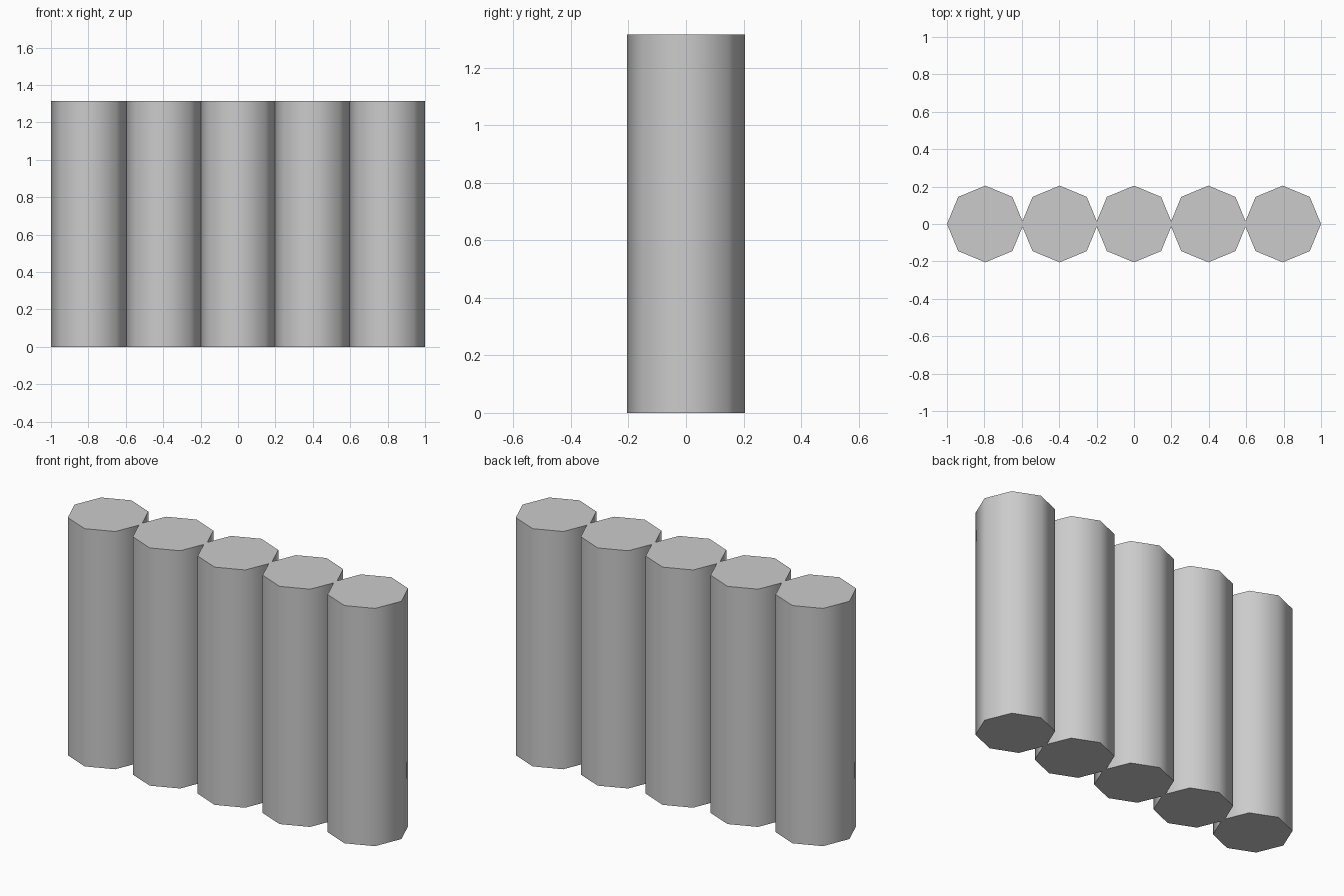
import bpy
import math

if "Cube" in bpy.data.objects:
    bpy.data.objects.remove(bpy.data.objects["Cube"])

RADIUS = 0.205
HEIGHT = 1.315
SPACING = (2.0 - 2 * RADIUS) / 4


# Eight-sided post with corners on the x and y axes, smooth sides, sharp caps
def add_post(name, x):
    bpy.ops.mesh.primitive_cylinder_add(
        vertices=8, radius=RADIUS, depth=HEIGHT, location=(x, 0, HEIGHT / 2))
    post = bpy.context.object
    post.name = name
    bpy.ops.object.shade_smooth_by_angle(angle=math.radians(60))


# Row of five touching posts
for i in range(5):
    add_post(f"post_{i + 1}", (i - 2) * SPACING)
